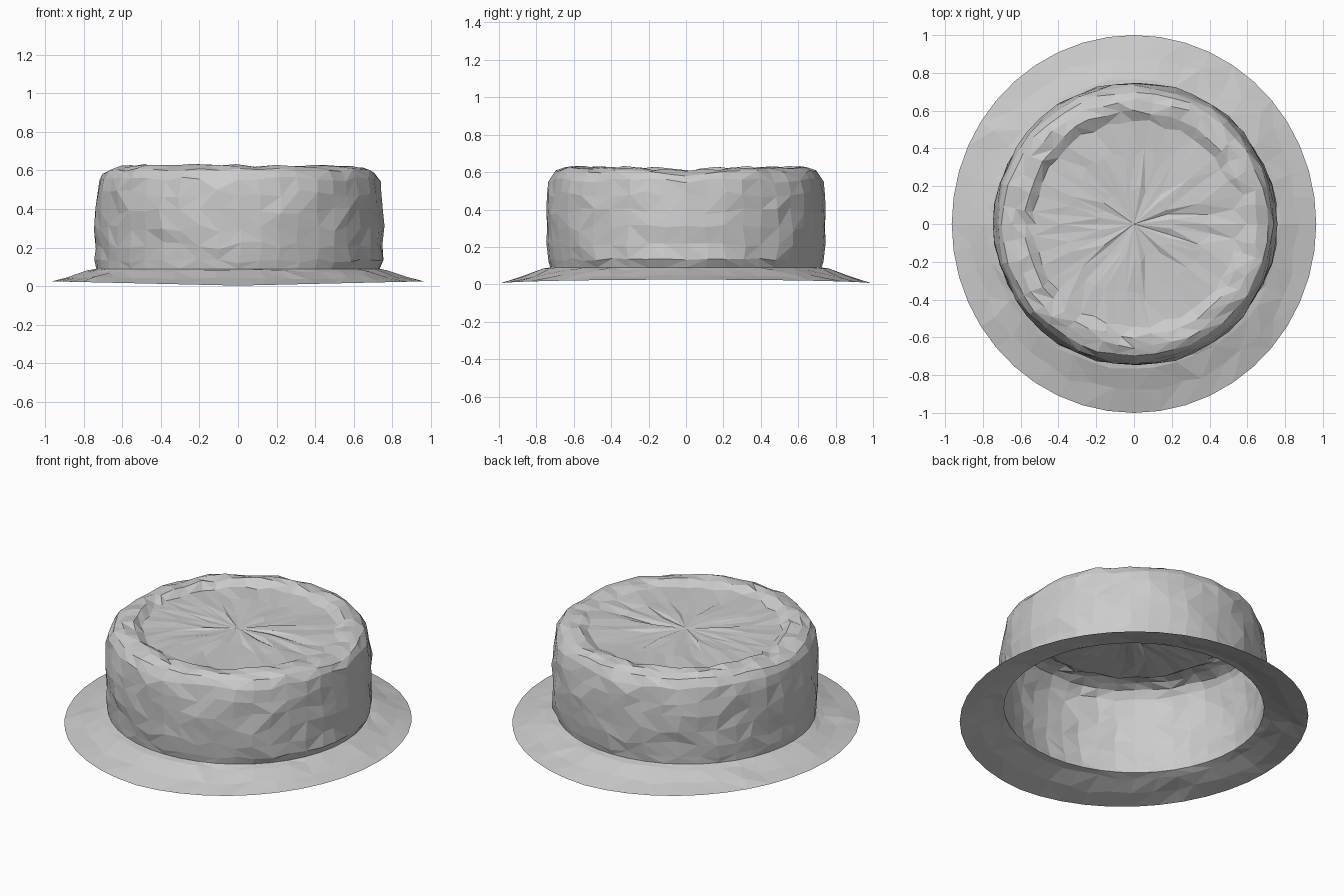
import bpy, bmesh, math, random

if "Cube" in bpy.data.objects:
    bpy.data.objects.remove(bpy.data.objects["Cube"])

random.seed(7)
N = 44  # segments around


def noise_row(amount):
    """Random offsets round a ring, mirrored front to back."""
    half = [random.uniform(-amount, amount) for _ in range(N // 2 + 1)]
    return [half[min(j, N - j)] for j in range(N)]


def lathe(name, rings, warp, cap=False):
    """rings: (rx, ry, z, radial noise, height noise); faces split into mixed triangles."""
    bm = bmesh.new()
    rows = []
    for i, (rx, ry, z, rn, zn) in enumerate(rings):
        dr, dz, da = noise_row(rn), noise_row(zn), noise_row(min(rn, 0.015) * 2)
        row = []
        for j in range(N):
            sign = 0 if j in (0, N // 2) else (1 if j < N // 2 else -1)
            a = 2 * math.pi * j / N + sign * da[j]
            x, y = (rx + dr[j]) * math.cos(a), (ry + dr[j]) * math.sin(a)
            row.append(bm.verts.new(warp(x, y, z + dz[j], i, a)))
        rows.append(row)
    for lo, hi in zip(rows, rows[1:]):
        flips = noise_row(1)
        for j in range(N):
            k = (j + 1) % N
            a, b, c, d = lo[j], lo[k], hi[k], hi[j]
            tris = ((a, b, c), (a, c, d)) if flips[j] > 0 else ((a, b, d), (b, c, d))
            for t in tris:
                bm.faces.new(t)
    if cap:
        mid = bm.verts.new((0, 0, rings[-1][2]))
        for j in range(N):
            bm.faces.new((rows[-1][j], rows[-1][(j + 1) % N], mid))
    mesh = bpy.data.meshes.new(name)
    bm.to_mesh(mesh)
    bm.free()
    obj = bpy.data.objects.new(name, mesh)
    bpy.context.collection.objects.link(obj)
    return obj


# Brim: thin sloping sheet, outer edge a little higher at the sides
def brim_warp(x, y, z, i, a):
    lift = 0.022 * abs(math.cos(a)) if i == 0 else 0
    return (x, y, z + lift)


lathe("brim", [
    (0.965, 1.0, 0.003, 0, 0),
    (0.87, 0.89, 0.043, 0.02, 0.008),
    (0.78, 0.77, 0.078, 0.008, 0.008),
    (0.735, 0.725, 0.09, 0, 0),
], brim_warp)


# Crown: crumpled wall, rounded rim and slightly sunken top, open underneath
def crown_warp(x, y, z, i, a):
    dip = 0.018 * max(0, math.cos(2 * a)) ** 8 if 7 <= i <= 9 else 0
    return (x + 0.006 * min(i, 1), y, z - dip)


lathe("crown", [
    (0.735, 0.725, 0.09, 0, 0),
    (0.75, 0.735, 0.13, 0.008, 0.012),
    (0.748, 0.742, 0.21, 0.01, 0.02),
    (0.747, 0.75, 0.30, 0.008, 0.02),
    (0.745, 0.75, 0.39, 0.008, 0.02),
    (0.74, 0.745, 0.48, 0.008, 0.02),
    (0.728, 0.73, 0.555, 0.008, 0.012),
    (0.70, 0.70, 0.603, 0.008, 0.008),
    (0.65, 0.655, 0.622, 0.012, 0.008),
    (0.59, 0.60, 0.622, 0.015, 0.012),
    (0.54, 0.54, 0.598, 0.015, 0.008),
    (0.38, 0.38, 0.594, 0.03, 0.008),
    (0.19, 0.19, 0.594, 0.02, 0.008),
], crown_warp, cap=True)
